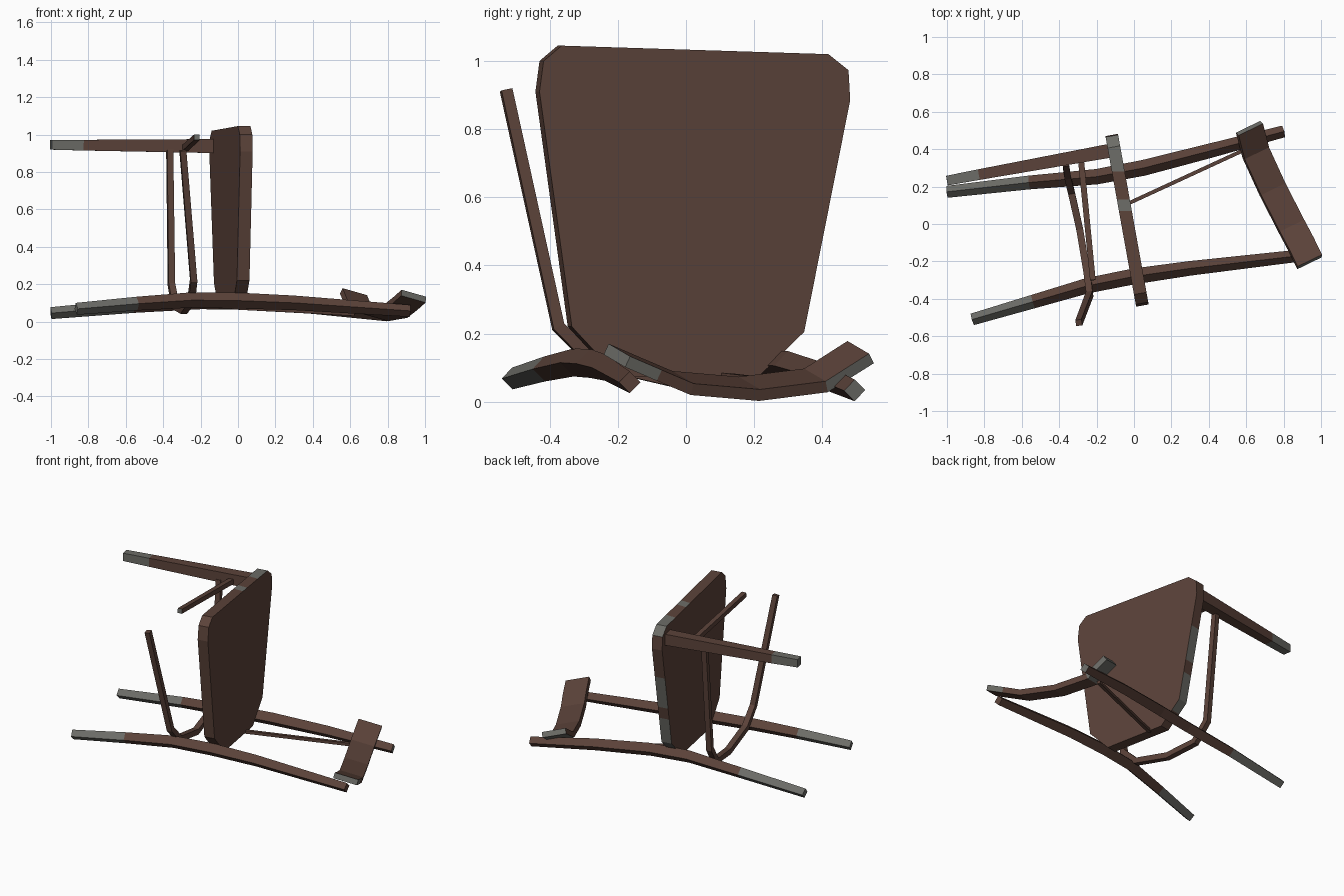
import bpy, bmesh
from mathutils import Vector as V

if "Cube" in bpy.data.objects:
    bpy.data.objects.remove(bpy.data.objects["Cube"])


def material(name, rgb):
    m = bpy.data.materials.new(name)
    m.diffuse_color = (*rgb, 1)
    m.use_nodes = True
    m.node_tree.nodes["Principled BSDF"].inputs["Base Color"].default_value = m.diffuse_color
    return m


MATS = [material("dark_brown_wood", (0.105, 0.055, 0.041)),
        material("worn_grey_wood", (0.15, 0.15, 0.135))]


def finish(name, bm, grey=None):
    bmesh.ops.recalc_face_normals(bm, faces=bm.faces[:])
    bm.normal_update()
    if grey:
        for f in bm.faces:
            f.material_index = int(bool(grey(f.calc_center_median(), f.normal)))
    me = bpy.data.meshes.new(name)
    bm.to_mesh(me)
    bm.free()
    for m in MATS:
        me.materials.append(m)
    ob = bpy.data.objects.new(name, me)
    bpy.context.collection.objects.link(ob)


def loft(name, sections, grey=None):
    bm = bmesh.new()
    rings = [[bm.verts.new(p) for p in s] for s in sections]
    n = len(rings[0])
    for a, b in zip(rings, rings[1:]):
        for i in range(n):
            j = (i + 1) % n
            bm.faces.new((a[i], a[j], b[j], b[i]))
    bm.faces.new(rings[0])
    bm.faces.new(rings[-1])
    finish(name, bm, grey)


def square_bar(name, path, sizes, ref, grey=None):
    """Square section swept along a path; ref sets the twist of the section."""
    pts = [V(p) for p in path]
    secs = []
    for i, p in enumerate(pts):
        t = V((0, 0, 0))
        if i > 0:
            t += (p - pts[i - 1]).normalized()
        if i < len(pts) - 1:
            t += (pts[i + 1] - p).normalized()
        t.normalize()
        s = t.cross(V(ref)).normalized()
        r = s.cross(t).normalized()
        h = sizes[i] / 2
        secs.append([p + (s * a + r * b) * h for a, b in ((-1, -1), (1, -1), (1, 1), (-1, 1))])
    loft(name, secs, grey)


# Seat slab standing on edge, worn patches on the rim
outline = [(-0.365, 1.045), (0.418, 1.02), (0.477, 0.973), (0.482, 0.885), (0.347, 0.205),
           (0.21, 0.07), (-0.2, 0.075), (-0.335, 0.22), (-0.43, 0.91), (-0.418, 1.0)]
bm = bmesh.new()
face = bm.faces.new([bm.verts.new((0.001 - 0.18 * y, y, z)) for y, z in outline])
n_seat = V((1, 0.18, 0)).normalized()
ext = bmesh.ops.extrude_face_region(bm, geom=[face], use_keep_orig=True)
bmesh.ops.translate(bm, verts=[v for v in ext["geom"] if isinstance(v, bmesh.types.BMVert)],
                    vec=-n_seat * 0.068)
for co, no in [((0, 0, z), (0, 0, 1)) for z in (0.15, 0.38, 0.46, 0.68)] + \
              [((0, y, 0), (0, 1, 0)) for y in (0.07, 0.13, 0.28)]:
    bmesh.ops.bisect_plane(bm, geom=bm.verts[:] + bm.edges[:] + bm.faces[:],
                           plane_co=co, plane_no=no)


def seat_grey(c, n):
    if abs(n.dot(n_seat)) > 0.8 or c.y < 0:
        return False
    if n.z > 0.5:
        return c.y > 0.28 or 0.07 < c.y < 0.13
    return n.y > 0.5 and (0.15 < c.z < 0.38 or 0.46 < c.z < 0.68)


finish("seat", bm, seat_grey)

# Two long back posts that run into the back legs
square_bar("back_post_near",
           [(-0.865, -0.51, 0.068), (-0.54, -0.415, 0.096), (-0.25, -0.33, 0.115),
            (0, -0.28, 0.112), (0.3, -0.237, 0.1), (0.92, -0.165, 0.057)],
           [0.045, 0.052, 0.058, 0.06, 0.055, 0.045], (0, 1, 1),
           lambda c, n: c.x < -0.54)
square_bar("back_post_far",
           [(-1.0, 0.172, 0.045), (-0.56, 0.222, 0.083), (-0.2, 0.253, 0.107),
            (0.05, 0.3, 0.106), (0.4, 0.39, 0.08), (0.8, 0.495, 0.033)],
           [0.045, 0.052, 0.058, 0.06, 0.055, 0.045], (0, 1, 1),
           lambda c, n: c.x < -0.56 or (c.x > 0.75 and n.x > 0.7))

# The one remaining front leg
square_bar("front_leg", [(-1.0, 0.232, 0.945), (-0.83, 0.264, 0.943), (-0.11, 0.395, 0.938)],
           [0.052, 0.057, 0.075], (0, 0, 1), lambda c, n: c.x < -0.83)

# Curved top slat of the back
path = [V(p) for p in ((0.875, -0.227, 0.17), (0.83, -0.134, 0.13), (0.78, -0.04, 0.09),
                       (0.68, 0.155, 0.073), (0.592, 0.347, 0.097), (0.56, 0.474, 0.178))]
width = V((0.13, 0.063, -0.037))
secs = []
for i, p in enumerate(path):
    t = path[min(i + 1, 5)] - path[max(i - 1, 0)]
    down = width.cross(t).normalized()
    down *= -0.035 if down.z > 0 else 0.035
    secs.append([p, p + width, p + width + down, p + down])
loft("top_slat", secs, lambda c, n: c.y < -0.18 and n.y < -0.5 and c.z > 0.13
     or c.y > 0.44 and n.y > 0.3 or n.x > 0.5 and c.y < -0.08)

# Bent hoop stretcher between the legs
square_bar("hoop_stretcher",
           [(-0.295, -0.528, 0.915), (-0.237, -0.375, 0.22), (-0.25, -0.27, 0.115),
            (-0.29, -0.03, 0.06), (-0.335, 0.17, 0.085), (-0.356, 0.255, 0.2),
            (-0.365, 0.325, 0.92)],
           [0.033, 0.035, 0.037, 0.037, 0.037, 0.035, 0.033], (1, 0.18, 0))

# Loose straight stretcher on the front leg
square_bar("front_stretcher", [(-0.285, 0.36, 0.925), (-0.22, -0.3, 0.985)],
           [0.032, 0.03], (0, 0, 1), lambda c, n: n.y < -0.8)

# Single thin back spindle
square_bar("back_spindle", [(-0.03, 0.11, 0.075), (0.62, 0.41, 0.04)], [0.02, 0.02], (0, 0, 1))
